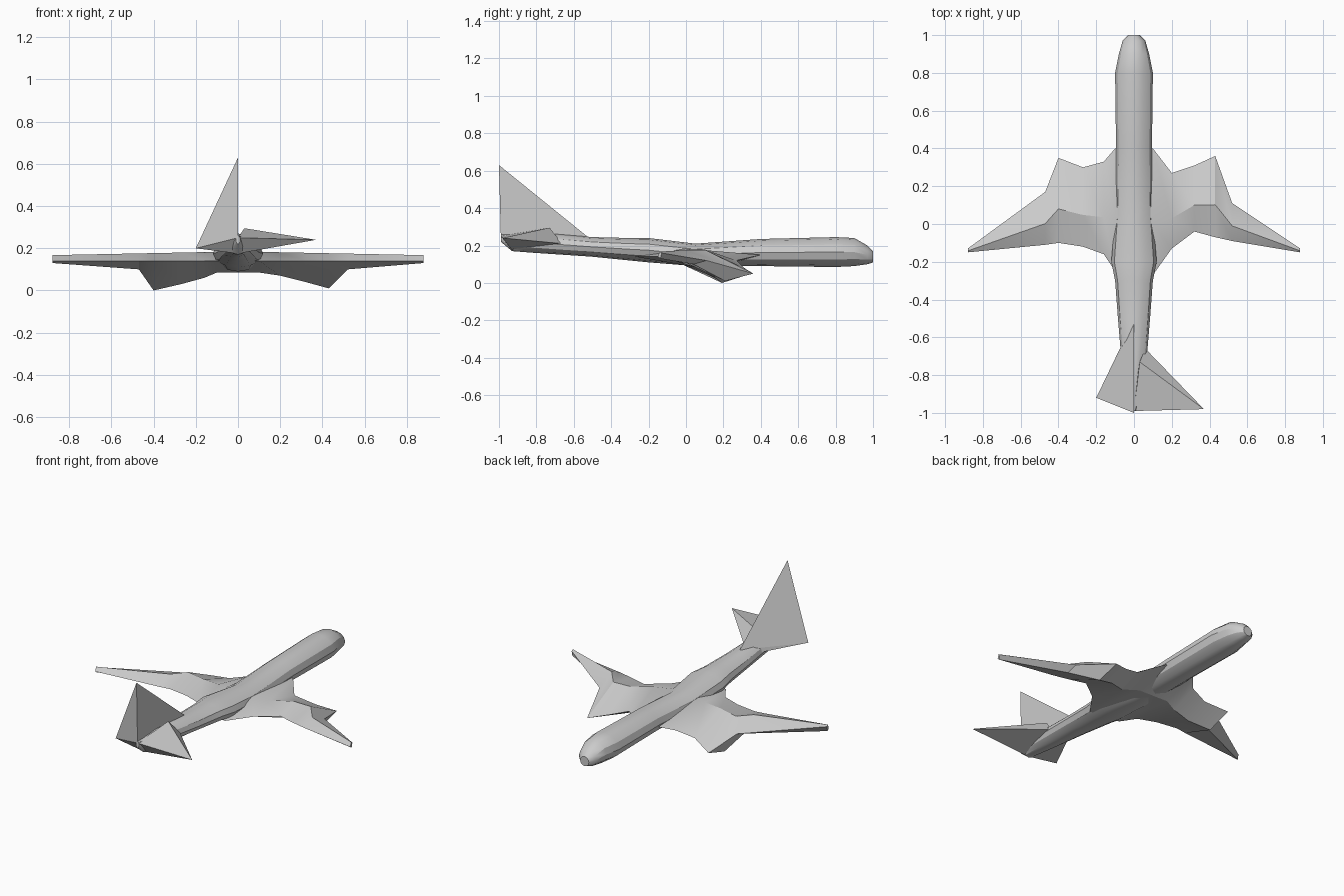
import bpy, bmesh
from math import cos, sin, tau, radians

cube = bpy.data.objects.get("Cube")
if cube:
    bpy.data.objects.remove(cube)

grey = bpy.data.materials.new("plain grey")
grey.use_nodes = True
colour = (0.6, 0.6, 0.6, 1)
grey.diffuse_color = colour
grey.node_tree.nodes["Principled BSDF"].inputs["Base Color"].default_value = colour


def finish(name, bm):
    """Turn the bmesh into a grey object in the scene."""
    bmesh.ops.recalc_face_normals(bm, faces=bm.faces)
    mesh = bpy.data.meshes.new(name)
    bm.to_mesh(mesh)
    bm.free()
    mesh.materials.append(grey)
    obj = bpy.data.objects.new(name, mesh)
    bpy.context.collection.objects.link(obj)
    return obj


def loft(name, rings, smooth_angle):
    """Skin a row of matching rings, cap the ends and soften shallow edges."""
    bm = bmesh.new()
    rows = [[bm.verts.new(point) for point in ring] for ring in rings]
    count = len(rows[0])
    for near, far in zip(rows, rows[1:]):
        for i in range(count):
            j = (i + 1) % count
            bm.faces.new((near[i], near[j], far[j], far[i]))
    bm.faces.new(rows[0])
    bm.faces.new(rows[-1])
    obj = finish(name, bm)
    bpy.ops.object.select_all(action="DESELECT")
    obj.select_set(True)
    bpy.context.view_layer.objects.active = obj
    bpy.ops.object.shade_smooth_by_angle(angle=radians(smooth_angle))


def hull(name, points):
    """Wrap a faceted solid around a few corner points."""
    bm = bmesh.new()
    for point in points:
        bm.verts.new(point)
    bmesh.ops.convex_hull(bm, input=bm.verts)
    finish(name, bm)


def body_ring(y, half_width, low, high, sides=12):
    middle, half_height = (high + low) / 2, (high - low) / 2
    angles = [tau * i / sides for i in range(sides)]
    return [(half_width * cos(a), y, middle + half_height * sin(a)) for a in angles]


def wing_ring(x, lead_y, lead_z, trail_y, keel_z):
    """Four-sided section: leading edge, crest, trailing edge and keel."""
    chord = lead_y - trail_y
    crest_z = 0.185 - 0.02 * abs(x)
    return [(x, lead_y, lead_z),
            (x, trail_y + 0.4 * chord, crest_z),
            (x, trail_y, 0.14),
            (x, trail_y + 0.65 * chord, keel_z)]


# Fuselage, nose to tail: y, half width, bottom, top
stations = [
    (1, 0.03, 0.11, 0.17), (0.97, 0.06, 0.1, 0.2), (0.9, 0.08, 0.09, 0.24),
    (0.8, 0.1, 0.085, 0.245), (0.4, 0.095, 0.09, 0.235), (0.05, 0.1, 0.09, 0.21),
    (-0.2, 0.12, 0.11, 0.24), (-0.3, 0.1, 0.12, 0.24), (-0.5, 0.085, 0.14, 0.245),
    (-0.8, 0.06, 0.16, 0.27), (-0.93, 0.04, 0.17, 0.26), (-0.99, 0.01, 0.22, 0.26)]
loft("fuselage", [body_ring(*station) for station in stations], 28)

# Wings with drooping engine points: x, leading y and z, trailing y, keel z
right_wing = [
    (-0.88, -0.13, 0.16, -0.15, 0.13), (-0.47, 0.17, 0.12, -0.11, 0.1),
    (-0.4, 0.35, 0.05, -0.1, 0), (-0.27, 0.3, 0.09, -0.12, 0.03),
    (-0.16, 0.33, 0.12, -0.16, 0.06), (-0.1, 0.4, 0.15, -0.25, 0.085)]
left_wing = [
    (0.1, 0.4, 0.15, -0.27, 0.085), (0.2, 0.27, 0.12, -0.13, 0.07),
    (0.32, 0.31, 0.08, -0.04, 0.04), (0.43, 0.36, 0.05, -0.07, 0.01),
    (0.52, 0.11, 0.12, -0.09, 0.1), (0.88, -0.13, 0.16, -0.15, 0.13)]
loft("wings", [wing_ring(*section) for section in right_wing + left_wing], 20)

# Tail: the fin runs into the small right tailplane, the left one is larger
tail_end = (0, -0.99, 0.25)
tail_keel = (0, -0.93, 0.175)
fin_tip = (0, -1, 0.63)
fin_front = (0, -0.7, 0.33)
spine = (0, -0.53, 0.25)
right_root = (-0.07, -0.65, 0.21)
right_tip = (-0.2, -0.92, 0.2)
left_root = (0.09, -0.76, 0.235)
left_ridge = (0.03, -0.73, 0.295)
left_flank = (0.06, -0.66, 0.21)
left_tip = (0.37, -0.98, 0.24)
hull("fin_and_right_tailplane",
     [fin_tip, fin_front, spine, right_root, right_tip, tail_end, tail_keel])
hull("left_tailplane",
     [left_tip, left_ridge, left_root, left_flank, tail_end, tail_keel])
